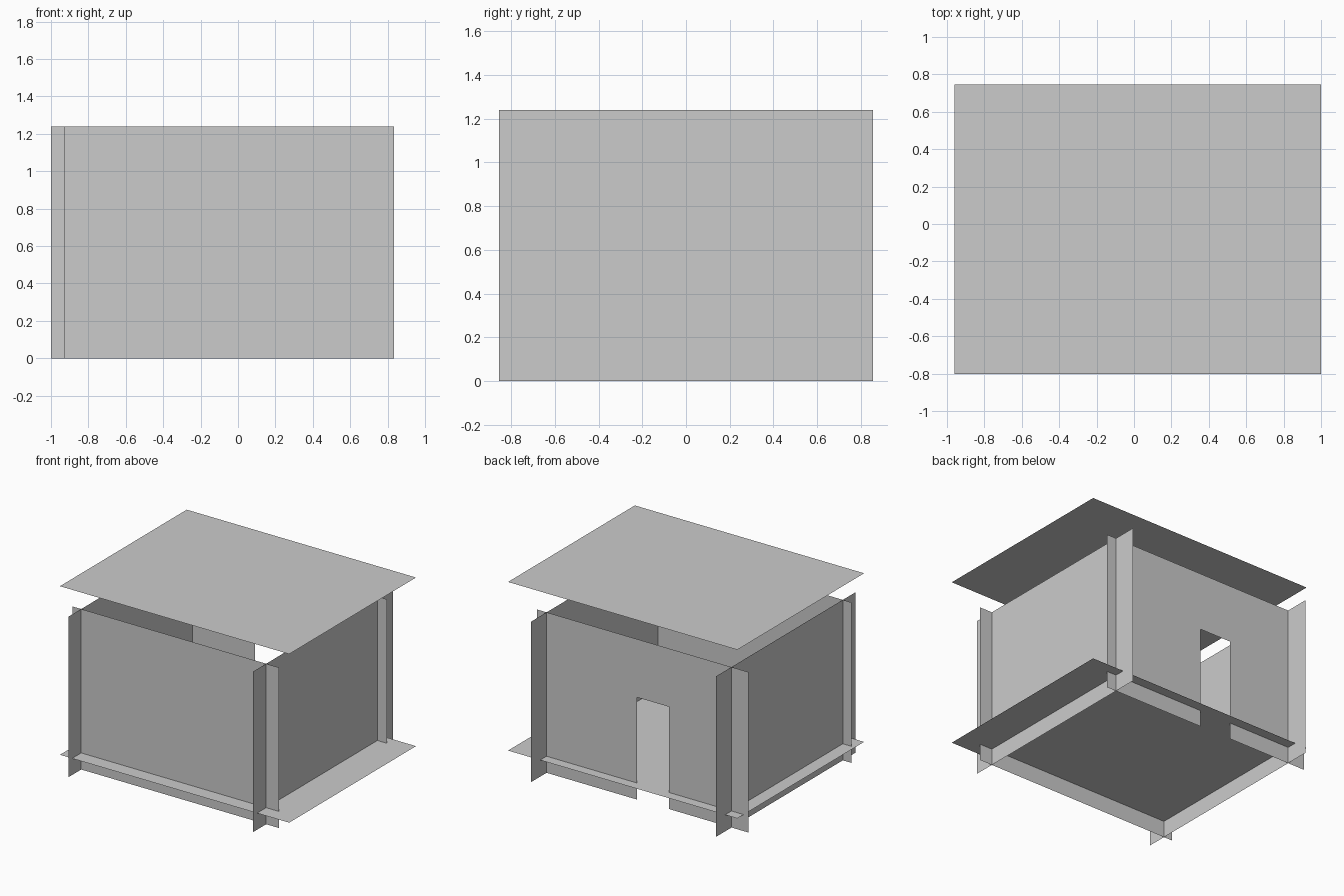
import bpy

if "Cube" in bpy.data.objects:
    bpy.data.objects.remove(bpy.data.objects["Cube"])

H = 1.24  # wall height


def sheet(name, points):
    """One flat polygon from a short outline."""
    mesh = bpy.data.meshes.new(name)
    mesh.from_pydata(points, [], [list(range(len(points)))])
    obj = bpy.data.objects.new(name, mesh)
    bpy.context.collection.objects.link(obj)
    return obj


def slab(name, z):
    x0, x1, y0, y1 = -0.96, 1.0, -0.803, 0.745
    return sheet(name, [(x0, y0, z), (x1, y0, z), (x1, y1, z), (x0, y1, z)])


def wall_along_x(name, y, outline):
    return sheet(name, [(x, y, z) for x, z in outline])


def wall_along_y(name, x, y0, y1):
    return sheet(name, [(x, y0, 0), (x, y1, 0), (x, y1, H), (x, y0, H)])


# Floor and the roof floating above the walls
slab("floor", 0.128)
slab("roof", 1.431)

# Solid walls, each running past the corners
wall_along_x("front_wall", -0.692, [(-0.93, 0), (0.833, 0), (0.833, H), (-0.93, H)])
wall_along_y("right_wall", 0.725, -0.855, 0.855)
wall_along_y("left_wall", -0.856, -0.845, 0.855)

# Back wall with the doorway notched out from the bottom edge
d0, d1, dh = -0.323, -0.049, 0.79
wall_along_x("back_wall", 0.667, [
    (0.807, 0), (d1, 0), (d1, dh), (d0, dh), (d0, 0),
    (-1.0, 0), (-1.0, H), (0.807, H)])
